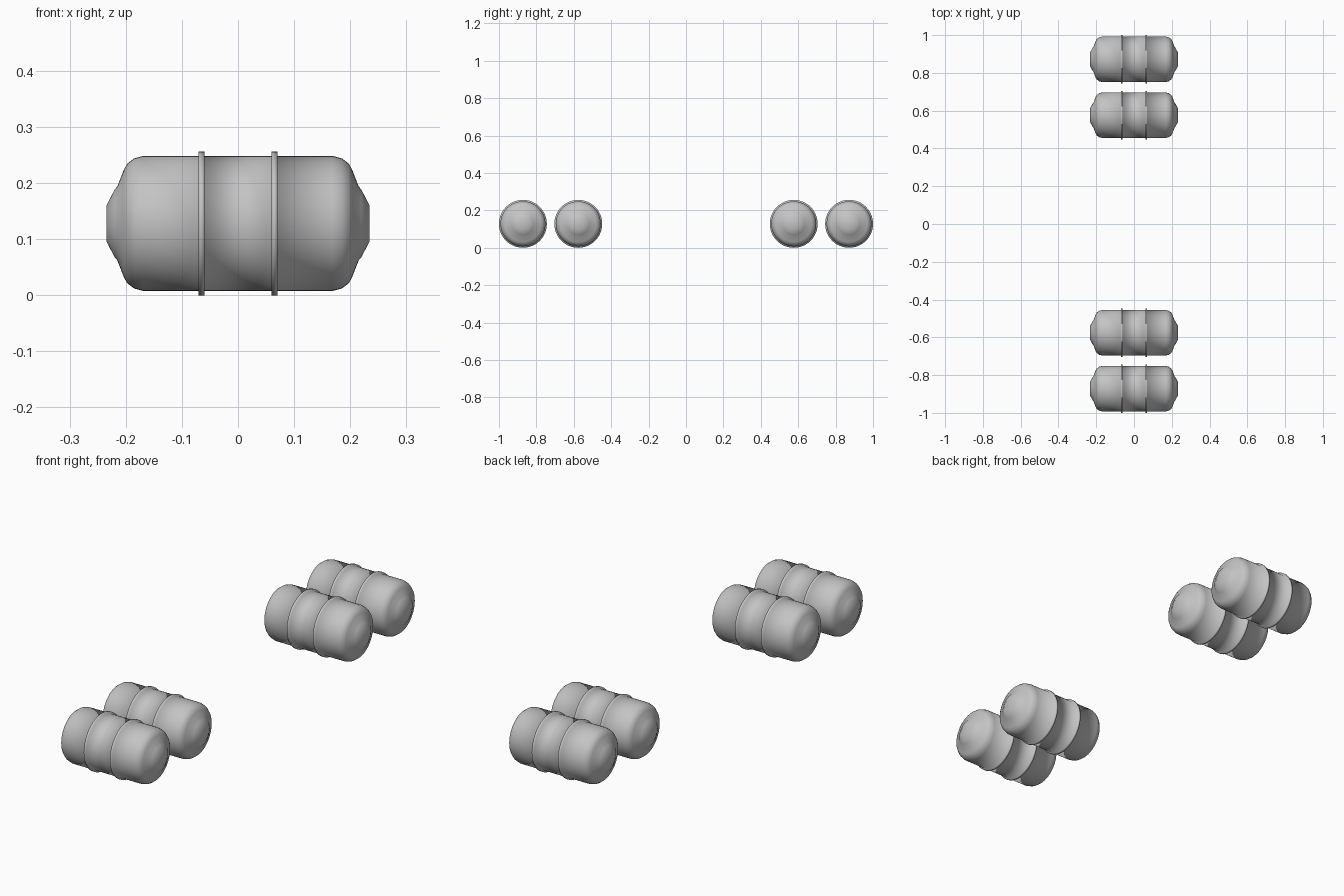
import bpy
import bmesh
import math

cube = bpy.data.objects.get("Cube")
if cube:
    bpy.data.objects.remove(cube, do_unlink=True)

STEPS = 48
AXIS_HEIGHT = 0.128

grey = bpy.data.materials.new("light grey")
grey.use_nodes = True
colour = (0.55, 0.55, 0.55, 1)
grey.diffuse_color = colour
grey.node_tree.nodes["Principled BSDF"].inputs["Base Color"].default_value = colour

# Half of the tank outline (along the axis, radius): domed end, then raised band
half = [(0.234, 0), (0.234, 0.033), (0.22, 0.06), (0.215, 0.066),
        (0.203, 0.097), (0.197, 0.107), (0.185, 0.116), (0.168, 0.1205),
        (0.07, 0.1205), (0.07, 0.128), (0.06, 0.128), (0.06, 0.1205)]
outline = [(-x, r) for x, r in half] + half[::-1]


def make_tank_mesh():
    """Spin the outline about the x axis into one smooth shell."""
    bm = bmesh.new()
    verts = [bm.verts.new((x, 0, r)) for x, r in outline]
    edges = [bm.edges.new(pair) for pair in zip(verts, verts[1:])]
    bmesh.ops.spin(bm, geom=verts + edges, cent=(0, 0, 0), axis=(1, 0, 0),
                   angle=math.tau, steps=STEPS, use_merge=True)
    bmesh.ops.remove_doubles(bm, verts=bm.verts[:], dist=0.0001)
    bmesh.ops.recalc_face_normals(bm, faces=bm.faces[:])
    for face in bm.faces:
        face.smooth = True
    mesh = bpy.data.meshes.new("tank")
    bm.to_mesh(mesh)
    bm.free()
    mesh.materials.append(grey)
    return mesh


# Two pairs of tanks, front and back
tank_mesh = make_tank_mesh()
for end, side in (("front", -1), ("back", 1)):
    for place, y in (("inner", 0.576), ("outer", 0.872)):
        tank = bpy.data.objects.new(f"{end}_{place}_tank", tank_mesh)
        tank.location = (0, side * y, AXIS_HEIGHT)
        bpy.context.collection.objects.link(tank)
